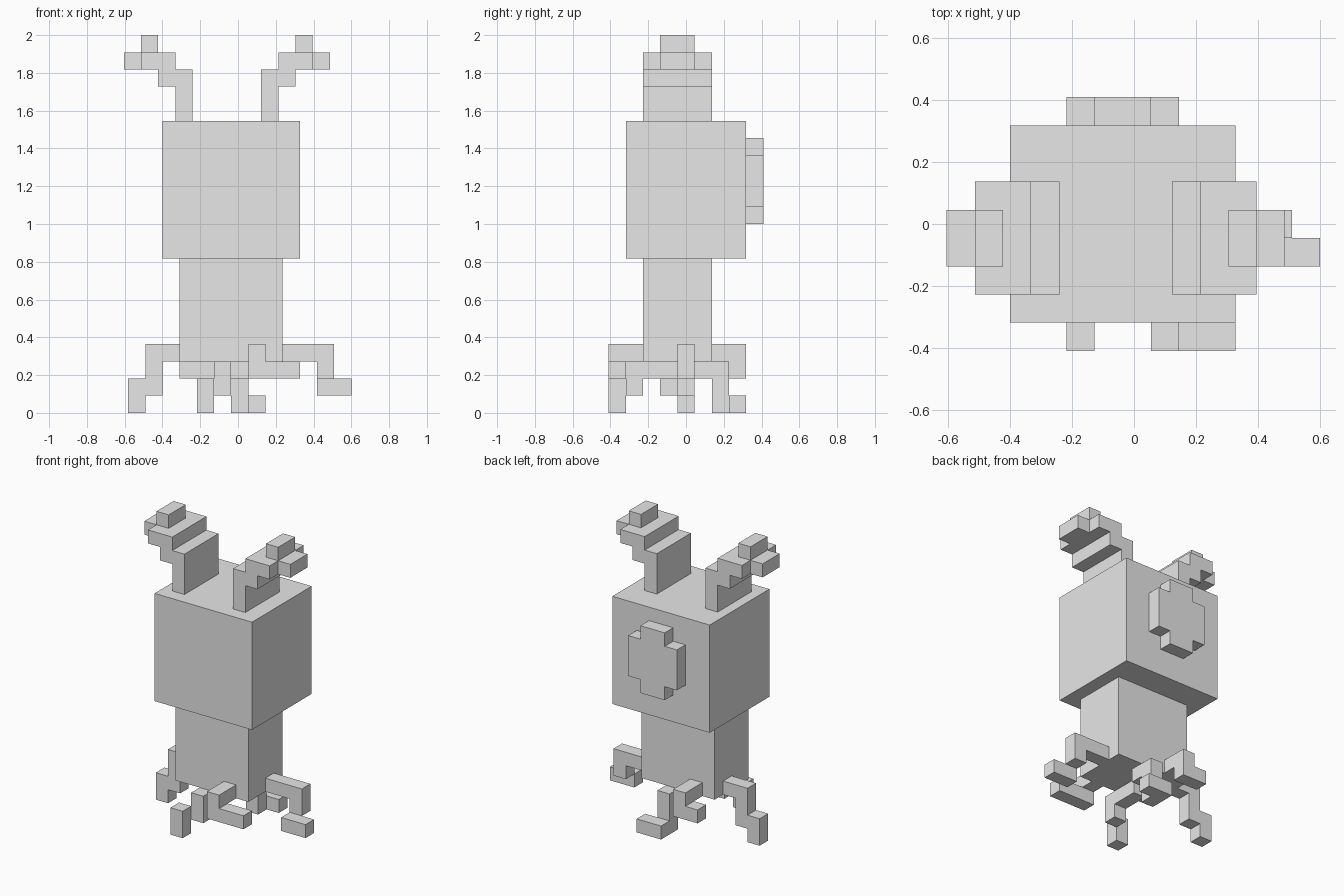
import bpy
import bmesh
from mathutils import Vector

cube = bpy.data.objects.get("Cube")
if cube:
    bpy.data.objects.remove(cube, do_unlink=True)

UNIT = 1 / 11                        # size of one block
ORIGIN = Vector((-0.4, -4.5 * UNIT, 0))

grey = bpy.data.materials.new("plain_grey")
grey.use_nodes = True
grey.diffuse_color = (0.8, 0.8, 0.8, 1)
grey.node_tree.nodes["Principled BSDF"].inputs["Base Color"].default_value = (0.8, 0.8, 0.8, 1)


def blocks(name, *boxes):
    """One object from boxes given as (x0, x1, y0, y1, z0, z1) in blocks."""
    bm = bmesh.new()
    for x0, x1, y0, y1, z0, z1 in boxes:
        low, high = Vector((x0, y0, z0)), Vector((x1, y1, z1))
        for v in bmesh.ops.create_cube(bm, size=1)["verts"]:
            v.co = ORIGIN + UNIT * ((low + high) / 2 + v.co * (high - low))
    mesh = bpy.data.meshes.new(name)
    bm.to_mesh(mesh)
    bm.free()
    mesh.materials.append(grey)
    obj = bpy.data.objects.new(name, mesh)
    bpy.context.collection.objects.link(obj)
    return obj


# Head, trunk and the rounded plate on the back
blocks("head", (0, 8, 1, 8, 9, 17))
blocks("trunk", (1, 7, 2, 6, 3, 9))
blocks("back_plate", (3, 5, 8, 9, 11, 16), (2, 3, 8, 9, 12, 15), (5, 6, 8, 9, 12, 15))

# Stepped horns, mirrored about the horn centre
horn = [
    (0.75, 1.75, 2, 6, 17, 20),
    (-0.25, 0.75, 2, 6, 19, 20),
    (-1.25, 0.75, 2, 6, 20, 21),
    (-2.25, -1.25, 3, 5, 20, 21),
    (-1.25, -0.25, 3, 5, 21, 22),
]
blocks("right_horn", *horn)
blocks("left_horn", *[(7.5 - b[1], 7.5 - b[0], *b[2:]) for b in horn])

# Crooked root legs
blocks("right_leg", (-1, 1, 4, 5, 3, 4), (-1, 0, 4, 5, 2, 3),
       (-2, 0, 4, 5, 1, 2), (-2, -1, 4, 5, 0, 1))
blocks("left_leg", (7, 10, 4, 5, 3, 4), (9, 10, 4, 5, 2, 3), (9, 11, 3, 4, 1, 2))
blocks("front_left_leg", (5, 6, 0, 2, 3, 4), (5, 8, 0, 1, 2, 3))
blocks("front_right_leg", (3, 4, 2, 4, 2, 3), (3, 4, 1, 2, 1, 3), (2, 3, 0, 1, 0, 2))
blocks("back_right_leg", (2, 3, 6, 8, 3, 4), (1, 3, 7, 8, 2, 3))
blocks("back_left_leg", (4, 5, 5, 6, 2, 3), (4, 5, 6, 7, 0, 3), (4, 6, 7, 8, 0, 1))
